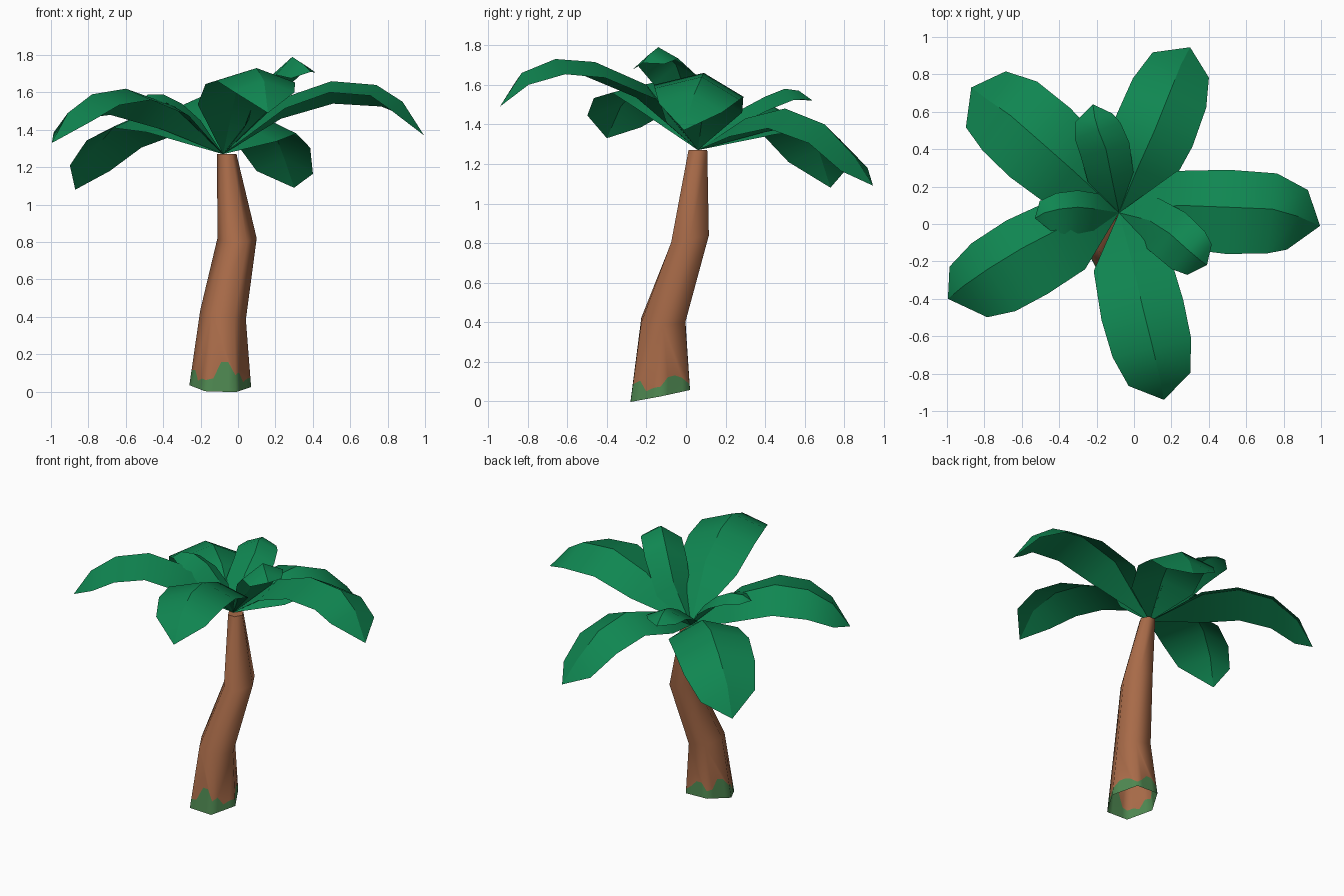
import bpy
import bmesh
import math
from mathutils import Vector

default = bpy.data.objects.get("Cube")
if default:
    bpy.data.objects.remove(default)


def material(name, rgb):
    mat = bpy.data.materials.new(name)
    mat.use_nodes = True
    mat.diffuse_color = (*rgb, 1)
    shader = next(n for n in mat.node_tree.nodes if n.type == "BSDF_PRINCIPLED")
    shader.inputs["Base Color"].default_value = (*rgb, 1)
    shader.inputs["Roughness"].default_value = 0.9
    return mat


BARK = material("bark brown", (0.39, 0.145, 0.065))
MOSS = material("moss green", (0.075, 0.24, 0.08))
LEAF = material("leaf green", (0.005, 0.24, 0.083))


def finish(bm, name, materials):
    mesh = bpy.data.meshes.new(name)
    bm.to_mesh(mesh)
    bm.free()
    for mat in materials:
        mesh.materials.append(mat)
    obj = bpy.data.objects.new(name, mesh)
    bpy.context.collection.objects.link(obj)
    return obj


# Trunk: six-sided bent tube, open underneath, with a ragged moss skirt
SIDES, STEPS = 6, 4
MOSS_HEIGHTS = (0.05, 0.09, 0.09, 0.07, 0.03, 0.06, 0.1, 0.1,
                0.05, 0.06, 0.13, 0.13, 0.08, 0.09, 0.04, 0.06,
                0.06, 0.07, 0.16, 0.16, 0.09, 0.1, 0.04, 0.05)


def ring(centre, radius, tilt_x=0.0, tilt_y=0.0):
    points = []
    for i in range(SIDES):
        a = math.tau * i / SIDES
        x, y = radius * math.cos(a), 1.05 * radius * math.sin(a)
        points.append(Vector(centre) + Vector((x, y, tilt_x * x + tilt_y * y)))
    return points


def build_trunk():
    base = ring((-0.095, -0.13, 0.03), 0.165, -0.03, 0.2)
    knee = ring((-0.08, -0.115, 0.41), 0.122, -0.2)
    bend = ring((-0.005, 0.02, 0.82), 0.105, 0.0, 0.2)
    top = ring((-0.06, 0.06, 1.27), 0.052)
    bm = bmesh.new()
    uppers = [[bm.verts.new(p) for p in pts] for pts in (knee, bend, top)]

    # Columns of the skirt, each running part of the way up to the knee
    foot, edge = [], []
    for col, height in enumerate(MOSS_HEIGHTS):
        side, t = col // STEPS, (col % STEPS) / STEPS
        after = (side + 1) % SIDES
        low = base[side].lerp(base[after], t)
        high = knee[side].lerp(knee[after], t)
        foot.append(bm.verts.new(low))
        edge.append(bm.verts.new(low.lerp(high, height / (high.z - low.z))))
    total = len(foot)
    for i in range(total):
        j = (i + 1) % total
        bm.faces.new((foot[i], foot[j], edge[j], edge[i])).material_index = 1

    # Bark above the skirt
    for side in range(SIDES):
        after = (side + 1) % SIDES
        border = [edge[(side * STEPS + k) % total] for k in range(STEPS + 1)]
        bm.faces.new(border + [uppers[0][after], uppers[0][side]])
        for a, b in zip(uppers, uppers[1:]):
            bm.faces.new((a[side], a[after], b[after], b[side]))
    for face in bm.faces:
        face.smooth = True
    cap = bm.faces.new(uppers[-1])
    for e in cap.edges:
        e.smooth = False
    finish(bm, "trunk", (BARK, MOSS))


build_trunk()

# Fronds: arched blades folded along a sharp ridge
HUB = (-0.08, 0.06, 1.27)
PROFILE = (0, 0.92, 1, 0.96, 0.75, 0)


def frond(name, ridge, widths, drops):
    points = [Vector(p) for p in (HUB, *ridge)]
    last = len(points) - 1
    bm = bmesh.new()
    spine = [bm.verts.new(p) for p in points]
    for sign, width, drop in zip((1, -1), widths, drops):
        rim = [spine[0]]
        for i in range(1, last):
            along = points[i + 1] - points[i - 1]
            out = Vector((-along.y, along.x, 0)).normalized() * sign
            offset = out * width - Vector((0, 0, drop))
            rim.append(bm.verts.new(points[i] + offset * PROFILE[i]))
        rim.append(spine[last])
        for i in range(last):
            loop = [spine[i], spine[i + 1], rim[i + 1], rim[i]]
            loop = list(dict.fromkeys(loop))
            face = bm.faces.new(loop if sign > 0 else loop[::-1])
            face.smooth = True
    for a, b in zip(spine, spine[1:]):
        bm.edges.get((a, b)).smooth = False
    finish(bm, name, (LEAF,))


frond("left_frond",
      ((0.24, 0.1, 1.57), (0.5, 0.09, 1.66), (0.74, 0.08, 1.64),
       (0.88, 0.04, 1.55), (0.995, -0.01, 1.37)), (0.2, 0.25), (0.12, 0.06))
frond("back_frond",
      ((0.02, 0.3, 1.43), (0.11, 0.5, 1.48), (0.19, 0.7, 1.4),
       (0.25, 0.85, 1.24), (0.3, 0.945, 1.09)), (0.22, 0.22), (0.08, 0.1))
frond("back_right_frond",
      ((-0.33, 0.29, 1.46), (-0.5, 0.44, 1.49), (-0.66, 0.58, 1.42),
       (-0.79, 0.67, 1.27), (-0.87, 0.73, 1.08)), (0.25, 0.24), (0.08, 0.12))
frond("front_right_frond",
      ((-0.35, 0, 1.53), (-0.6, -0.13, 1.62), (-0.78, -0.24, 1.59),
       (-0.91, -0.33, 1.49), (-0.995, -0.4, 1.33)), (0.28, 0.17), (0.06, 0.14))
frond("front_frond",
      ((-0.01, -0.2, 1.6), (0.05, -0.46, 1.715), (0.1, -0.66, 1.73),
       (0.14, -0.83, 1.66), (0.16, -0.94, 1.49)), (0.22, 0.23), (0.08, 0.07))
frond("small_left_frond",
      ((0.08, 0.02, 1.5), (0.19, -0.05, 1.7), (0.29, -0.14, 1.79),
       (0.35, -0.19, 1.75), (0.39, -0.22, 1.71)), (0.14, 0.14), (0.06, 0.1))
frond("small_right_frond",
      ((-0.2, 0.08, 1.45), (-0.3, 0.09, 1.54), (-0.4, 0.08, 1.59),
       (-0.48, 0.06, 1.59), (-0.53, 0.03, 1.55)), (0.14, 0.09), (0.05, 0.05))
frond("small_back_frond",
      ((-0.12, 0.25, 1.46), (-0.15, 0.4, 1.54), (-0.19, 0.5, 1.58),
       (-0.21, 0.57, 1.57), (-0.22, 0.64, 1.52)), (0.14, 0.13), (0.06, 0.06))
